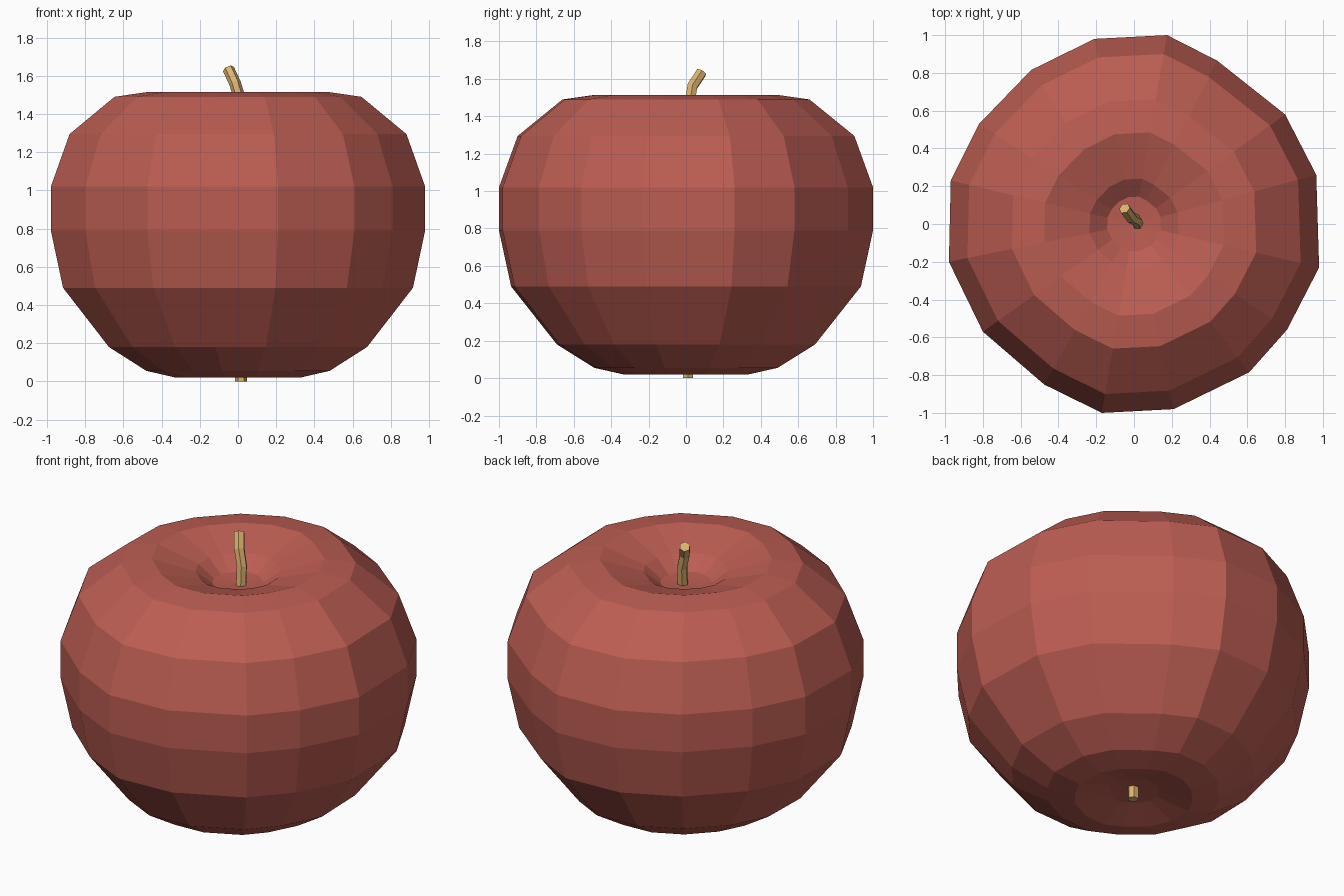
import bpy, bmesh, math
from mathutils import Vector

if "Cube" in bpy.data.objects:
    bpy.data.objects.remove(bpy.data.objects["Cube"])


def material(name, color):
    m = bpy.data.materials.new(name)
    m.diffuse_color = (*color, 1)
    m.use_nodes = True
    m.node_tree.nodes["Principled BSDF"].inputs["Base Color"].default_value = m.diffuse_color
    return m


def skin_rings(name, rings, mat, tip_start=None, tip_end=None):
    """Bridge equal-sized rings bottom to top; close ends with a tip point or a flat cap."""
    bm = bmesh.new()
    loops = [[bm.verts.new(p) for p in ring] for ring in rings]
    n = len(loops[0])
    for a, b in zip(loops, loops[1:]):
        for i in range(n):
            j = (i + 1) % n
            bm.faces.new((a[i], a[j], b[j], b[i]))
    for loop, tip in ((loops[0][::-1], tip_start), (loops[-1], tip_end)):
        if tip is None:
            bm.faces.new(loop)
        else:
            c = bm.verts.new(tip)
            for i in range(n):
                bm.faces.new((loop[i], loop[(i + 1) % n], c))
    bmesh.ops.recalc_face_normals(bm, faces=bm.faces)
    me = bpy.data.meshes.new(name)
    bm.to_mesh(me)
    bm.free()
    me.materials.append(mat)
    ob = bpy.data.objects.new(name, me)
    bpy.context.collection.objects.link(ob)
    return ob


def tube(name, path, radius, mat, sides=6):
    pts = [Vector(p) for p in path]
    rings = []
    for i, p in enumerate(pts):
        d = pts[min(i + 1, len(pts) - 1)] - pts[max(i - 1, 0)]
        q = Vector((0, 0, 1)).rotation_difference(d)
        rings.append([p + q @ Vector((radius * math.cos(math.tau * k / sides),
                                      radius * math.sin(math.tau * k / sides), 0))
                      for k in range(sides)])
    return skin_rings(name, rings, mat)


red = material("skin_red", (0.50, 0.11, 0.085))
tan = material("stem_tan", (0.72, 0.45, 0.16))

# Fruit body: slightly irregular 16-sided cross-section swept along a profile
outline = [(0.965, 0.26), (0.80, 0.58), (0.44, 0.865), (0.175, 1.0),
           (-0.21, 0.98), (-0.545, 0.815), (-0.82, 0.53), (-0.97, 0.23),
           (-0.98, -0.20), (-0.80, -0.57), (-0.475, -0.85), (-0.17, -1.0),
           (0.21, -0.98), (0.61, -0.785), (0.81, -0.56), (0.98, -0.23)]
profile = [(0.14, 0.065), (0.335, 0.02), (0.49, 0.055), (0.69, 0.18),
           (0.935, 0.49), (1.0, 0.79), (1.0, 1.02), (0.9, 1.295),
           (0.66, 1.49), (0.485, 1.515), (0.24, 1.44), (0.145, 1.37)]
skin_rings("fruit_body",
           [[(x * r, y * r, z) for x, y in outline] for r, z in profile],
           red, (0, 0, 0.075), (0, 0, 1.36))

# Bent stem on top and short stub underneath
tube("stem", [(0.02, 0.0, 1.33), (0.012, 0.02, 1.47),
              (-0.015, 0.034, 1.56), (-0.05, 0.083, 1.635)], 0.031, tan)
tube("bottom_stub", [(0.015, 0.01, 0.0), (0.015, 0.01, 0.12)], 0.031, tan)
